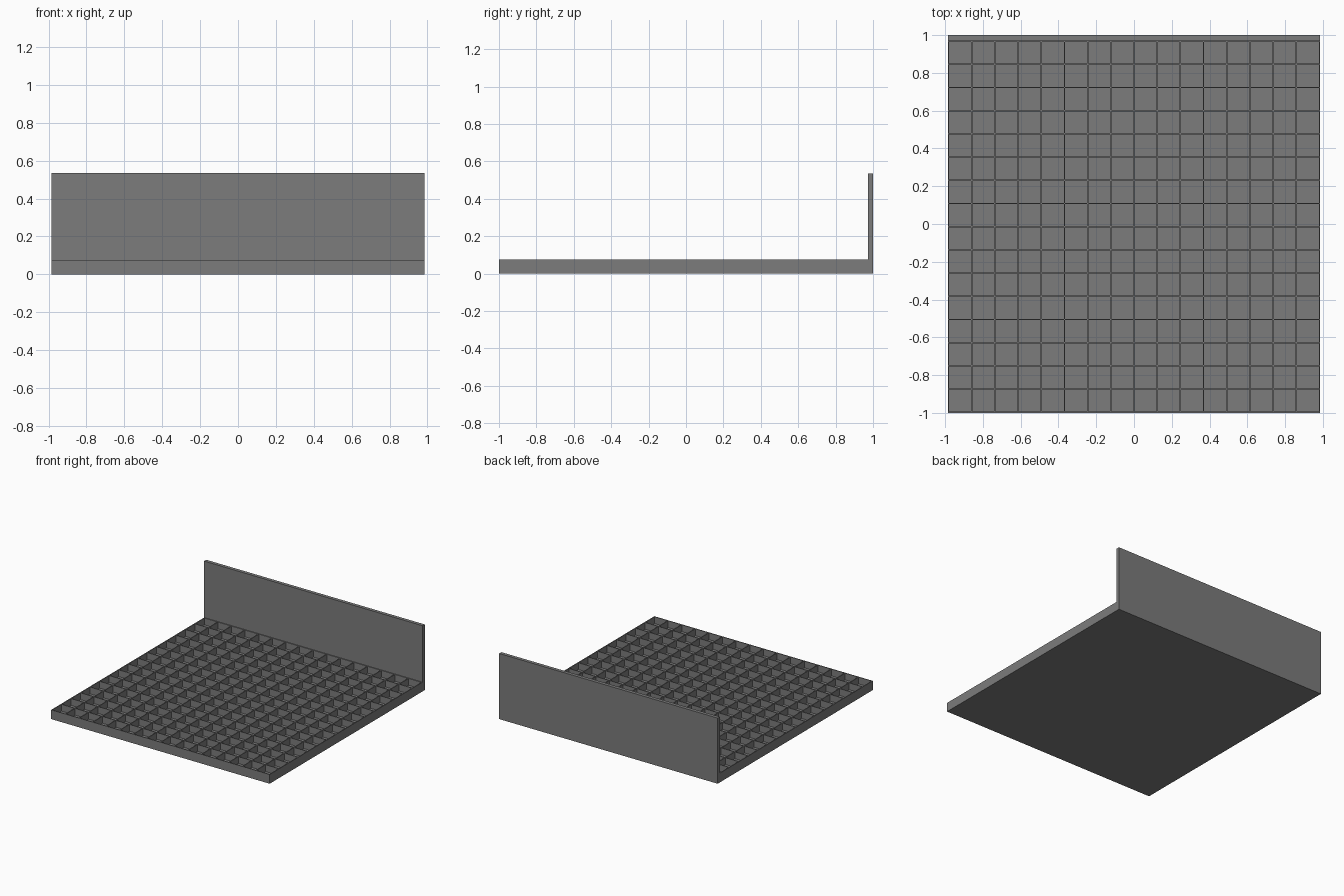
import bpy, bmesh

if "Cube" in bpy.data.objects:
    bpy.data.objects.remove(bpy.data.objects["Cube"])

CELLS = 16          # pockets per side
PITCH = 0.1228      # pocket spacing
RIB = 0.007         # divider thickness
TRAY_H = 0.075
FLOOR = 0.02
WALL_H = 0.535
HALF = CELLS * PITCH / 2
OUT = HALF + RIB / 2
TRAY_Y = -1 + OUT   # tray centre, front edge at y = -1
WALL_Y = TRAY_Y + OUT

gray = bpy.data.materials.new("mid gray")
gray.diffuse_color = (0.2, 0.2, 0.2, 1)
gray.use_nodes = True
gray.node_tree.nodes["Principled BSDF"].inputs["Base Color"].default_value = gray.diffuse_color


def add_object(name, bm):
    bmesh.ops.recalc_face_normals(bm, faces=bm.faces[:])
    mesh = bpy.data.meshes.new(name)
    bm.to_mesh(mesh)
    bm.free()
    mesh.materials.append(gray)
    ob = bpy.data.objects.new(name, mesh)
    bpy.context.collection.objects.link(ob)
    return ob


# Tray: a grid whose faces are inset to leave ribs, then sunk into pockets
bm = bmesh.new()
bmesh.ops.create_grid(bm, x_segments=CELLS, y_segments=CELLS, size=HALF)
pockets = bm.faces[:]
rim = [e for e in bm.edges if e.is_boundary]
rim_verts = {v for e in rim for v in e.verts}
bmesh.ops.inset_individual(bm, faces=pockets, thickness=RIB / 2, use_even_offset=True)
bmesh.ops.inset_individual(bm, faces=pockets, thickness=0, depth=0)
for v in {v for f in pockets for v in f.verts}:
    v.co.z = FLOOR - TRAY_H

# Widen the rim so the outer walls match the ribs
for v in rim_verts:
    for axis in (0, 1):
        if abs(v.co[axis]) > HALF - 0.001:
            v.co[axis] = OUT if v.co[axis] > 0 else -OUT

# Outer sides and underside
rim = [e for e in bm.edges if e.is_boundary]
ext = bmesh.ops.extrude_edge_only(bm, edges=rim)["geom"]
for v in (g for g in ext if isinstance(g, bmesh.types.BMVert)):
    v.co.z = -TRAY_H
bottom = [e for e in bm.edges if e.is_boundary]
bmesh.ops.contextual_create(bm, geom=bottom)
bmesh.ops.translate(bm, verts=bm.verts[:], vec=(0, TRAY_Y, TRAY_H))
add_object("pocket_tray", bm)

# Back wall
bm = bmesh.new()
bmesh.ops.create_cube(bm, size=1)
bmesh.ops.scale(bm, verts=bm.verts[:], vec=(2 * OUT, 1 - WALL_Y, WALL_H))
bmesh.ops.translate(bm, verts=bm.verts[:], vec=(0, (1 + WALL_Y) / 2, WALL_H / 2))
add_object("back_wall", bm)
